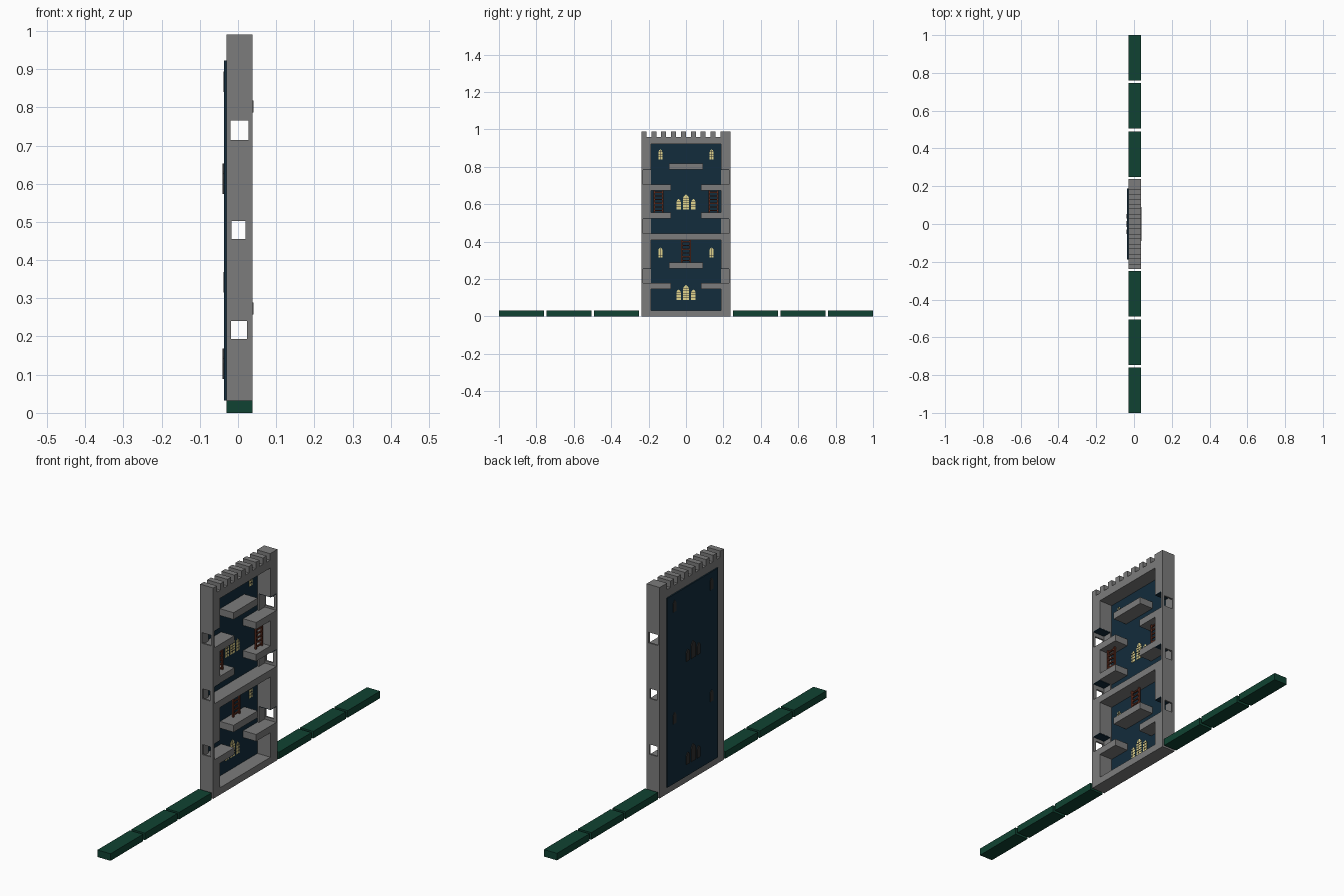
import bpy, bmesh
from mathutils import Matrix, Vector

if "Cube" in bpy.data.objects:
    bpy.data.objects.remove(bpy.data.objects["Cube"])


def material(name, col):
    m = bpy.data.materials.new(name)
    m.diffuse_color = (*col, 1)
    m.use_nodes = True
    m.node_tree.nodes["Principled BSDF"].inputs["Base Color"].default_value = m.diffuse_color
    return m


BLUE = material("night_blue", (0.006, 0.025, 0.045))
GREEN = material("grass_green", (0.005, 0.055, 0.032))
GREY = material("stone_grey", (0.2, 0.2, 0.2))
YELLOW = material("window_yellow", (0.75, 0.66, 0.27))
DARK = material("dark_frame", (0.03, 0.03, 0.03))
RED = material("ladder_wood", (0.13, 0.03, 0.015))


def finish(name, bm, mat):
    bmesh.ops.recalc_face_normals(bm, faces=bm.faces)
    me = bpy.data.meshes.new(name)
    bm.to_mesh(me)
    bm.free()
    ob = bpy.data.objects.new(name, me)
    bpy.context.collection.objects.link(ob)
    if mat:
        me.materials.append(mat)
    return ob


def boxes(name, items, mat=None):
    """One object from boxes given as (x0, x1, y0, y1, z0, z1)."""
    bm = bmesh.new()
    for x0, x1, y0, y1, z0, z1 in items:
        c = Vector((x0 + x1, y0 + y1, z0 + z1)) / 2
        s = Matrix.Diagonal((abs(x1 - x0), abs(y1 - y0), abs(z1 - z0), 1))
        bmesh.ops.create_cube(bm, size=1, matrix=Matrix.Translation(c) @ s)
    return finish(name, bm, mat)


def extrude(name, pts, x0, x1, mat):
    """Extrude a (y, z) outline along x."""
    bm = bmesh.new()
    f = bm.faces.new([bm.verts.new((x0, y, z)) for y, z in pts])
    r = bmesh.ops.extrude_face_region(bm, geom=[f])
    vs = [v for v in r["geom"] if isinstance(v, bmesh.types.BMVert)]
    bmesh.ops.translate(bm, verts=vs, vec=(x1 - x0, 0, 0))
    return finish(name, bm, mat)


XB, XF, W, IN = -0.03, 0.038, 0.238, 0.187

# Tower frame outline with battlements
outline = [(W, 0), (-W, 0)]
for i in range(9):
    a = -W + i * 0.0527
    b = W if i == 8 else a + 0.027
    if i:
        outline.append((a, 0.96))
    outline += [(a, 0.99), (b, 0.99)]
    if i < 8:
        outline.append((b, 0.96))
frame = extrude("tower_frame", outline, XB, XF, GREY)

# Cut the two halls, the side alcoves and the outer wall windows
alcoves = [(0.18, 0.257, 0.193, 0.24, -0.018, 0.023),
           (0.443, 0.524, 0.455, 0.502, -0.017, 0.02),
           (0.706, 0.786, 0.715, 0.765, -0.02, 0.027)]
halls = [(-0.1, 0.1, -IN, IN, 0.033, 0.41), (-0.1, 0.1, -IN, IN, 0.443, 0.922)]
pockets = [(-0.022, 0.1, s * 0.15, s * 0.23, a[0], a[1]) for a in alcoves for s in (-1, 1)]
holes = [(a[4], a[5], -0.3, 0.3, a[2], a[3]) for a in alcoves]
cutters = []
for n, items in (("hall_cutter", halls), ("alcove_cutter", pockets), ("hole_cutter", holes)):
    c = boxes(n, items)
    c.hide_render = True
    cutters.append(c)
    m = frame.modifiers.new(n, "BOOLEAN")
    m.operation, m.solver, m.object = "DIFFERENCE", "EXACT", c
dg = bpy.context.evaluated_depsgraph_get()
cut = bpy.data.meshes.new_from_object(frame.evaluated_get(dg))
frame.modifiers.clear()
frame.data = cut
for c in cutters:
    bpy.data.objects.remove(c)

# Alcove ceilings
boxes("alcove_ceilings", [(-0.022, XF, s * 0.188, s * 0.23, a[1] - 0.003, a[1])
                          for a in alcoves for s in (-1, 1)], BLUE)

# Back wall
boxes("back_wall", [(-0.036, XB, -IN, IN, 0.033, 0.922)], BLUE)

# Side ledges and centre platforms
boxes("side_ledges", [(XB, XF, s * 0.081, s * IN, z, z + 0.032)
                      for z in (0.148, 0.524, 0.674) for s in (-1, 1)], GREY)
boxes("centre_platforms", [(XB, 0.04, -0.09, 0.09, z, z + 0.032)
                           for z in (0.257, 0.786)], GREY)


# Arched windows: lit pane, glazing bars, dark back
def window(y, z, w, h, depth):
    pts = [(y - w, z), (y + w, z), (y + w, z + h * 0.75), (y + w * 0.6, z + h * 0.9),
           (y, z + h), (y - w * 0.6, z + h * 0.9), (y - w, z + h * 0.75)]
    extrude("window_pane", pts, XB, -0.028, YELLOW)
    extrude("window_back", pts, depth, -0.036, DARK)
    t = 0.0012
    bars = [(-0.028, -0.027, y - t, y + t, z, z + h * 0.95)]
    n = round(h / 0.016)
    bars += [(-0.028, -0.027, y - w, y + w, z + h * 0.75 * k / n - t, z + h * 0.75 * k / n + t)
             for k in range(1, n + 1)]
    boxes("window_bars", bars, DARK)


for z in (0.089, 0.573):
    window(0, z, 0.016, 0.08, -0.04)
    for s in (-1, 1):
        window(s * 0.04, z, 0.012, 0.055, -0.04)
for z in (0.315, 0.84):
    for s in (-1, 1):
        window(s * 0.137, z, 0.011, 0.054, -0.038)


# Ladders
def ladder(x, y, z0, z1):
    parts = [(x - 0.004, x + 0.004, y + s * 0.019, y + s * 0.026, z0, z1) for s in (-1, 1)]
    for k in range(6):
        z = z0 + (z1 - z0) * (k + 0.5) / 6
        parts.append((x - 0.003, x + 0.003, y - 0.02, y + 0.02, z - 0.003, z + 0.003))
    boxes("ladder", parts, RED)


ladder(-0.01, 0, 0.289, 0.41)
for s in (-1, 1):
    ladder(0.005, s * 0.147, 0.556, 0.674)

# Ground blocks on both sides
for s in (-1, 1):
    for i in range(3):
        y = 0.25 + i * 0.2545
        boxes("ground_block", [(XB, XF, s * y, s * (y + 0.241), 0, 0.033)], GREEN)
